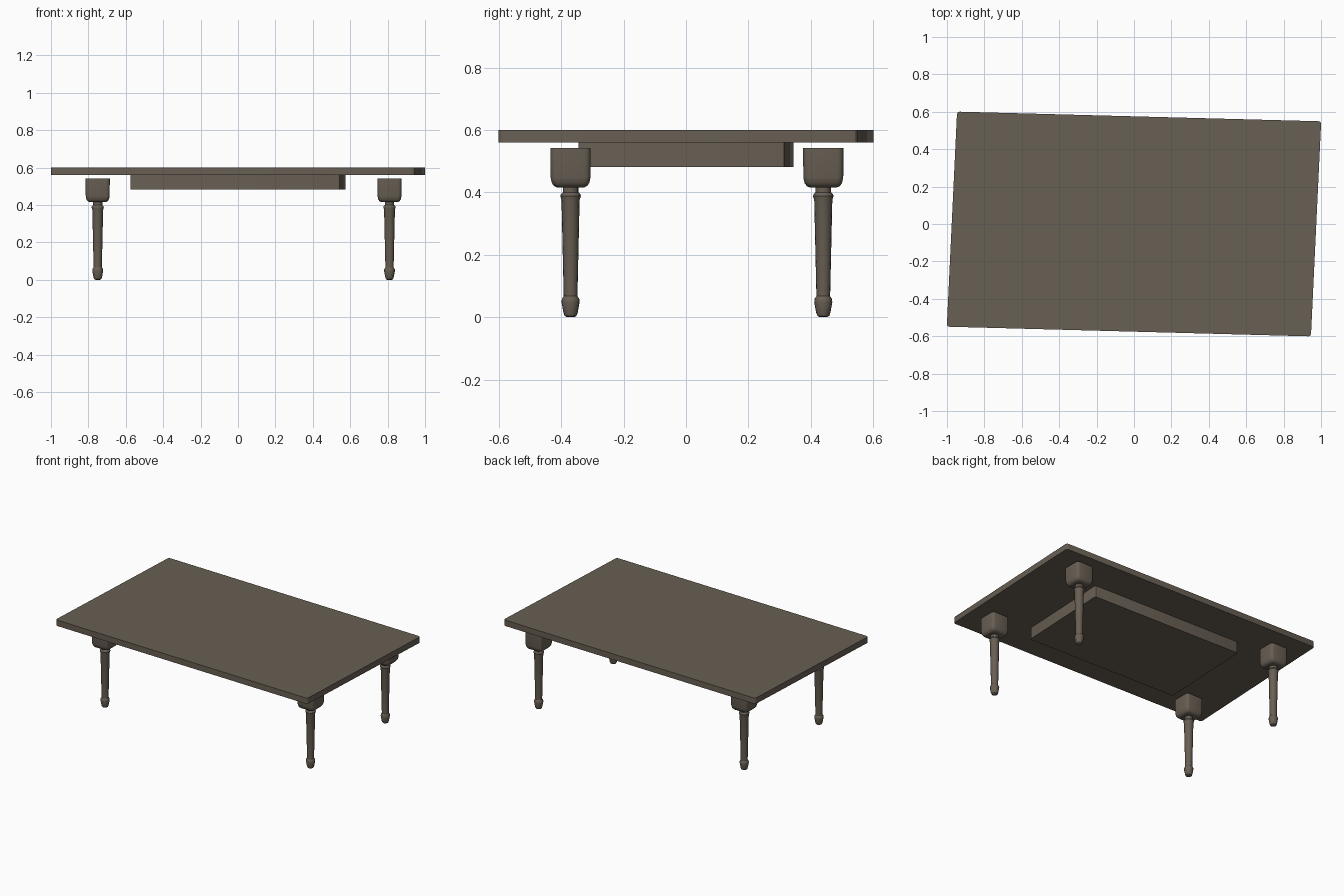
import bpy, bmesh, math
from mathutils import Vector

if "Cube" in bpy.data.objects:
    bpy.data.objects.remove(bpy.data.objects["Cube"])

wood = bpy.data.materials.new("grey brown wood")
wood.diffuse_color = (0.14, 0.115, 0.088, 1)
wood.use_nodes = True
wood.node_tree.nodes["Principled BSDF"].inputs["Base Color"].default_value = wood.diffuse_color


def loft(name, rings):
    """Skin a stack of equal-count rings into a closed solid."""
    bm = bmesh.new()
    loops = [[bm.verts.new(p) for p in ring] for ring in rings]
    n = len(loops[0])
    for a, b in zip(loops, loops[1:]):
        for i in range(n):
            j = (i + 1) % n
            bm.faces.new((a[i], a[j], b[j], b[i]))
    bm.faces.new(loops[0][::-1])
    bm.faces.new(loops[-1])
    bmesh.ops.recalc_face_normals(bm, faces=bm.faces[:])
    me = bpy.data.meshes.new(name)
    bm.to_mesh(me)
    bm.free()
    me.materials.append(wood)
    ob = bpy.data.objects.new(name, me)
    bpy.context.collection.objects.link(ob)
    bpy.context.view_layer.objects.active = ob
    bpy.ops.object.select_all(action='DESELECT')
    ob.select_set(True)
    bpy.ops.object.shade_smooth_by_angle(angle=math.radians(30))
    return ob


def rounded(corners, r, seg=3):
    """Polygon outline with rounded corners."""
    pts = []
    cs = [Vector(c) for c in corners]
    for i, c in enumerate(cs):
        p = c + (cs[i - 1] - c).normalized() * r
        q = c + (cs[(i + 1) % len(cs)] - c).normalized() * r
        o = p + q - c
        for k in range(seg + 1):
            t = k / seg * math.pi / 2
            pts.append(o + (q - o) * math.sin(t) + (p - o) * math.cos(t))
    return pts


# Slightly skewed slab outline shared by the top and the apron
outline = rounded([(-1.0008, -0.549), (0.946, -0.6007),
                   (1.0008, 0.549), (-0.946, 0.6007)], 0.015)


def slab(name, scale, z0, z1):
    loft(name, [[(p.x * scale, p.y * scale, z) for p in outline] for z in (z0, z1)])


slab("table_top", 1.0, 0.56, 0.60)
slab("apron", 0.575, 0.482, 0.56)

# Leg profiles: (half width, z)
block_profile = [(0.044, 0.416), (0.053, 0.420), (0.060, 0.430),
                 (0.064, 0.448), (0.0645, 0.542)]
shaft_profile = [(0.012, 0.0), (0.019, 0.004), (0.023, 0.015), (0.029, 0.048),
                 (0.028, 0.058), (0.022, 0.067), (0.029, 0.375), (0.033, 0.388),
                 (0.031, 0.394), (0.025, 0.400), (0.025, 0.420)]
SIDES = 16

for side, y in (("front", -0.37), ("back", 0.44)):
    for hand, x in (("left", -0.75), ("right", 0.81)):
        # Square block with softened corners and base
        loft(f"{side}_{hand}_leg_block",
             [[(x + p.x, y + p.y, z) for p in
               rounded([(-h, -h), (h, -h), (h, h), (-h, h)], 0.018)]
              for h, z in block_profile])
        # Turned tapering leg
        loft(f"{side}_{hand}_leg",
             [[(x + r * math.cos(2 * math.pi * k / SIDES),
                y + r * math.sin(2 * math.pi * k / SIDES), z) for k in range(SIDES)]
              for r, z in shaft_profile])
